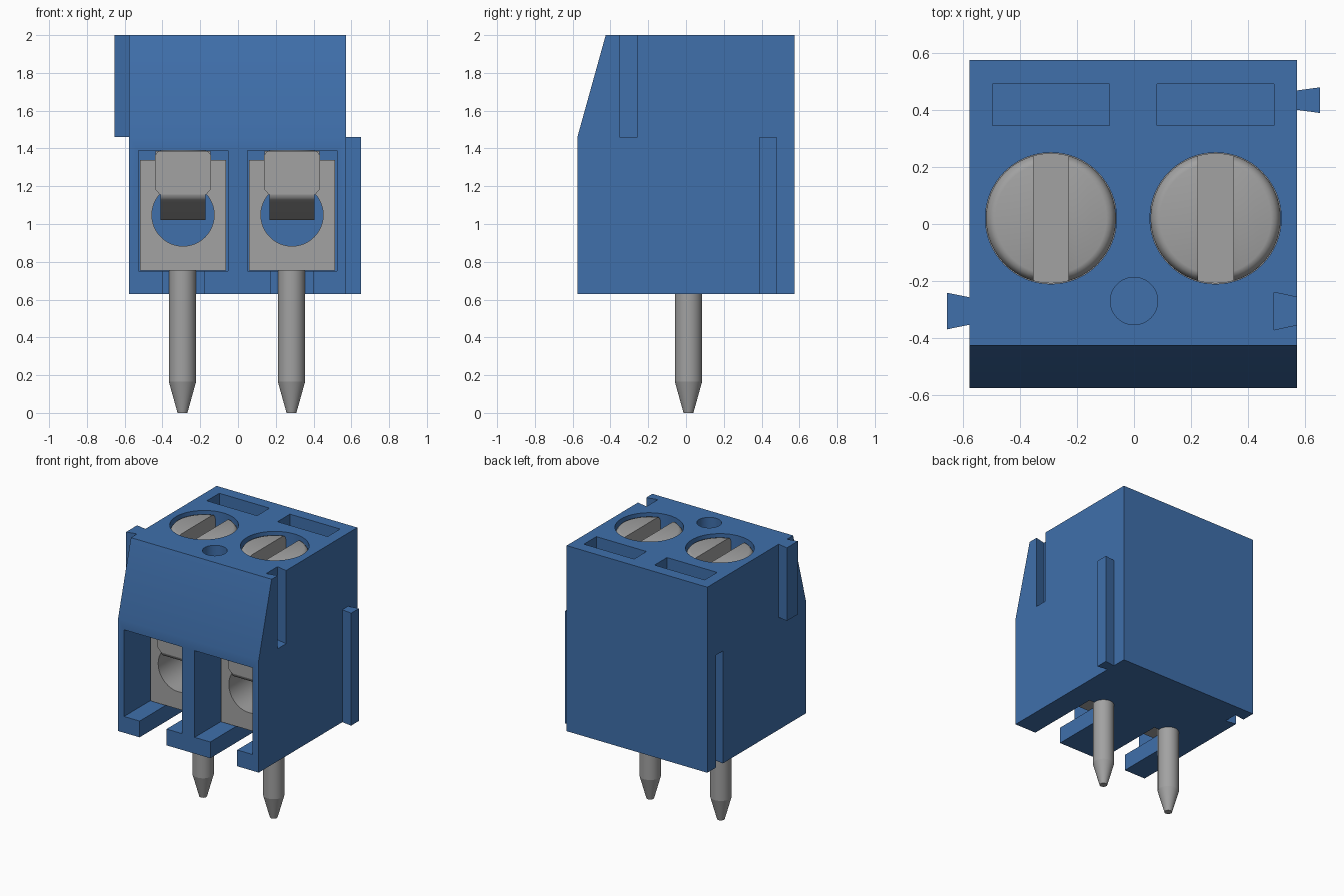
import bpy, bmesh, math
from mathutils import Vector

cube = bpy.data.objects.get("Cube")
if cube:
    bpy.data.objects.remove(cube, do_unlink=True)


def material(name, rgb, rough):
    m = bpy.data.materials.new(name)
    m.use_nodes = True
    m.diffuse_color = (*rgb, 1)
    bsdf = m.node_tree.nodes["Principled BSDF"]
    bsdf.inputs["Base Color"].default_value = (*rgb, 1)
    bsdf.inputs["Roughness"].default_value = rough
    return m


BLUE = material("blue plastic", (0.05, 0.16, 0.41), 0.5)
GREY = material("grey metal", (0.36, 0.36, 0.36), 0.5)


def finish(name, bm, mat):
    bmesh.ops.recalc_face_normals(bm, faces=bm.faces)
    me = bpy.data.meshes.new(name)
    bm.to_mesh(me)
    bm.free()
    me.materials.append(mat)
    ob = bpy.data.objects.new(name, me)
    bpy.context.collection.objects.link(ob)
    return ob


def prism(name, pts, axis, lo, hi, mat=BLUE):
    """Extrude a 2D outline along an axis; pts hold the other two coordinates in order."""
    bm = bmesh.new()
    verts = []
    for p in pts:
        co = list(p)
        co.insert(axis, lo)
        verts.append(bm.verts.new(co))
    face = bm.faces.new(verts)
    new = bmesh.ops.extrude_face_region(bm, geom=[face])["geom"]
    step = Vector((0, 0, 0))
    step[axis] = hi - lo
    bmesh.ops.translate(bm, vec=step, verts=[v for v in new if isinstance(v, bmesh.types.BMVert)])
    return finish(name, bm, mat)


def box(name, x, y, z, mat=BLUE):
    return prism(name, [(x[0], y[0]), (x[1], y[0]), (x[1], y[1]), (x[0], y[1])], 2, *z, mat)


def lathe(name, profile, cx, cy, mat=BLUE, n=48):
    """Stack of rings (radius, z) closed with caps."""
    bm = bmesh.new()
    rings = [[bm.verts.new((cx + r * math.cos(2 * math.pi * i / n),
                            cy + r * math.sin(2 * math.pi * i / n), z)) for i in range(n)]
             for r, z in profile]
    for a, b in zip(rings, rings[1:]):
        for i in range(n):
            j = (i + 1) % n
            bm.faces.new((a[i], a[j], b[j], b[i]))
    bm.faces.new(rings[0])
    bm.faces.new(rings[-1])
    return finish(name, bm, mat)


def cut(ob, *cutters):
    for c in cutters:
        c.hide_render = True
        mod = ob.modifiers.new("cut", 'BOOLEAN')
        mod.operation, mod.solver, mod.object = 'DIFFERENCE', 'EXACT', c
        bpy.context.view_layer.objects.active = ob
        bpy.ops.object.modifier_apply(modifier=mod.name)
        bpy.data.objects.remove(c, do_unlink=True)


def smooth(ob, angle=35):
    bpy.ops.object.select_all(action='DESELECT')
    ob.select_set(True)
    bpy.context.view_layer.objects.active = ob
    bpy.ops.object.shade_smooth_by_angle(angle=math.radians(angle))


def dovetail(name, x_neck, x_wide, yc, neck, wide, z):
    return prism(name, [(x_neck, yc - neck), (x_wide, yc - wide),
                        (x_wide, yc + wide), (x_neck, yc + neck)], 2, *z)


XL, XR, Y, Z0, Z1, ZM = -0.577, 0.572, 0.575, 0.63, 2.0, 1.46
CENTRES = (-0.291, 0.286)
SY = 0.02

# Housing with sloped upper front
housing = prism("housing", [(-Y, Z0), (Y, Z0), (Y, Z1), (-0.425, Z1), (-Y, ZM)], 0, XL, XR)

for c in CENTRES:
    cut(housing,
        box("wire_opening_cutter", (c - 0.237, c + 0.237), (-0.7, 0.30), (0.75, 1.39)),
        box("floor_slot_cutter", (c - 0.11, c + 0.11), (-0.7, 0.0), (0.5, 0.9)),
        lathe("screw_hole_cutter", [(0.23, 1.3), (0.23, 2.1)], c, SY, n=64),
        box("top_pocket_cutter", (c - 0.205, c + 0.205), (0.345, 0.49), (1.7, 2.1)))
cut(housing,
    lathe("marker_hole_cutter", [(0.083, 1.85), (0.083, 2.1)], 0, -0.27),
    dovetail("upper_groove_cutter", XR + 0.02, 0.49, -0.305, 0.044, 0.066, (ZM, 2.1)),
    dovetail("lower_groove_cutter", XL - 0.02, -0.495, 0.434, 0.036, 0.052, (0.5, ZM)))
smooth(housing, 30)

# Interlocking side ribs
dovetail("upper_side_rib", XL + 0.001, -0.655, -0.305, 0.048, 0.064, (ZM, Z1))
dovetail("lower_side_rib", XR - 0.001, 0.652, 0.434, 0.034, 0.045, (Z0, ZM))

for side, c in zip(("right", "left"), CENTRES):
    # Metal clamp cage with round wire hole
    cage = box(side + "_clamp_cage", (c - 0.227, c + 0.227), (-0.28, 0.27), (0.755, 1.34), GREY)
    ring = [(c + 0.165 * math.cos(2 * math.pi * i / 48), 1.048 + 0.165 * math.sin(2 * math.pi * i / 48))
            for i in range(48)]
    cut(cage, prism("wire_hole_cutter", ring, 1, -0.5, 0.5, GREY))
    smooth(cage)

    # Spring leaf: wide plate in front, folded over the cage top, tongue bent into the hole
    prism(side + "_leaf_plate",
          [(c - 0.148, 1.365), (c - 0.148, 1.185), (c - 0.122, 1.155), (c + 0.122, 1.155),
           (c + 0.148, 1.185), (c + 0.148, 1.365), (c + 0.128, 1.387), (c - 0.128, 1.387)],
          1, -0.312, -0.282, GREY)
    box(side + "_leaf_top", (c - 0.145, c + 0.145), (-0.285, 0.2), (1.345, 1.386), GREY)
    tongue = prism(side + "_leaf_tongue",
                   [(-0.311, 1.20), (-0.311, 1.16), (-0.305, 1.14), (-0.29, 1.125), (-0.265, 1.115),
                    (0.1, 1.02), (0.1, 1.05), (-0.25, 1.145), (-0.283, 1.165), (-0.283, 1.20)],
                   0, c - 0.12, c + 0.12, GREY)
    smooth(tongue)

    # Slotted screw
    screw = lathe(side + "_screw", [(0.12, 1.36), (0.12, 1.62), (0.228, 1.62), (0.228, 1.945),
                                    (0.222, 1.965), (0.21, 1.98), (0.195, 1.985)], c, SY, GREY, 64)
    cut(screw, box("screw_slot_cutter", (c - 0.062, c + 0.062), (-0.4, 0.4), (1.86, 2.1), GREY))
    smooth(screw)

    # Solder pin with tapered tip
    pin = lathe(side + "_pin", [(0.026, 0), (0.072, 0.165), (0.072, 0.77)], c - 0.003, 0.013, GREY, 32)
    smooth(pin, 14)
